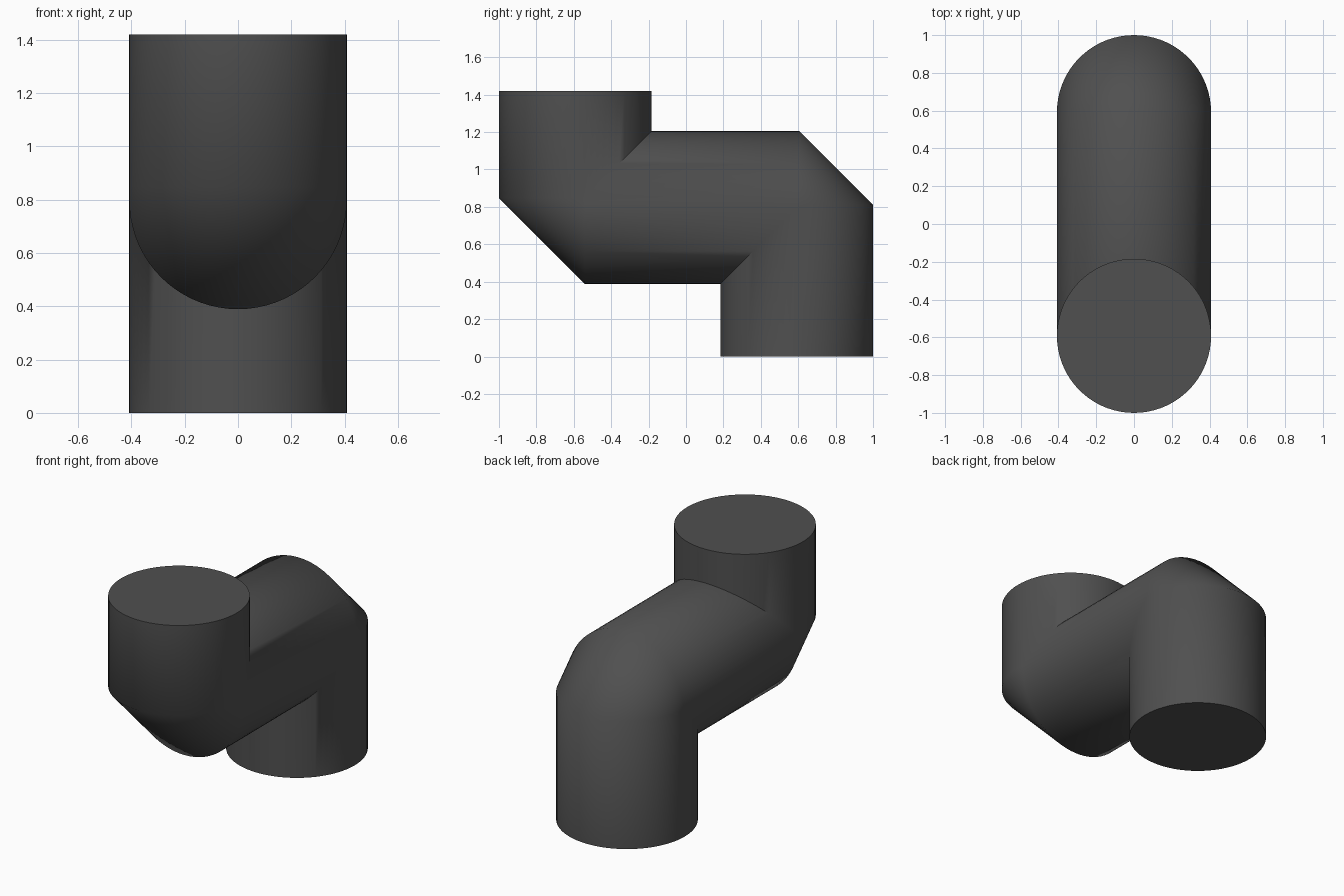
import bpy, bmesh, math

if "Cube" in bpy.data.objects:
    bpy.data.objects.remove(bpy.data.objects["Cube"])

R = 0.408      # pipe radius
C = 0.592      # distance of the upright pipes from the middle
Z = 0.797      # height of the level pipe's axis
TOP = 1.42
SEG = 72
LOW, HIGH = 0.015, 0.05   # where each mitre turns into a chamfer

# Cross-sections from bottom to top: mitred on the inside, chamfered outside
sections = [
    lambda d: (C + d, 0),
    lambda d: (C + d, Z + min(d, LOW)),
    lambda d: (C + min(d, LOW), Z + d),
    lambda d: (-C + max(d, HIGH), Z + d),
    lambda d: (-C + d, Z + max(d, HIGH)),
    lambda d: (-C + d, TOP),
]

bm = bmesh.new()
rings = []
for section in sections:
    ring = []
    for i in range(SEG):
        a = 2 * math.pi * i / SEG
        y, z = section(R * math.sin(a))
        ring.append(bm.verts.new((R * math.cos(a), y, z)))
    rings.append(ring)

# Pipe walls and end caps
for lower, upper in zip(rings, rings[1:]):
    for i in range(SEG):
        j = (i + 1) % SEG
        bm.faces.new((lower[i], lower[j], upper[j], upper[i]))
bm.faces.new(rings[0][::-1])
bm.faces.new(rings[-1])

# Weld the shared mitre edges
bmesh.ops.remove_doubles(bm, verts=bm.verts[:], dist=0.0005)
bmesh.ops.recalc_face_normals(bm, faces=bm.faces[:])

mesh = bpy.data.meshes.new("offset_pipe")
bm.to_mesh(mesh)
bm.free()
pipe = bpy.data.objects.new("offset_pipe", mesh)
bpy.context.collection.objects.link(pipe)

# Dark grey finish
mat = bpy.data.materials.new("dark_grey")
mat.diffuse_color = (0.08, 0.08, 0.08, 1)
mat.use_nodes = True
mat.node_tree.nodes["Principled BSDF"].inputs["Base Color"].default_value = mat.diffuse_color
mesh.materials.append(mat)

bpy.context.view_layer.objects.active = pipe
pipe.select_set(True)
bpy.ops.object.shade_smooth_by_angle(angle=math.radians(50))
